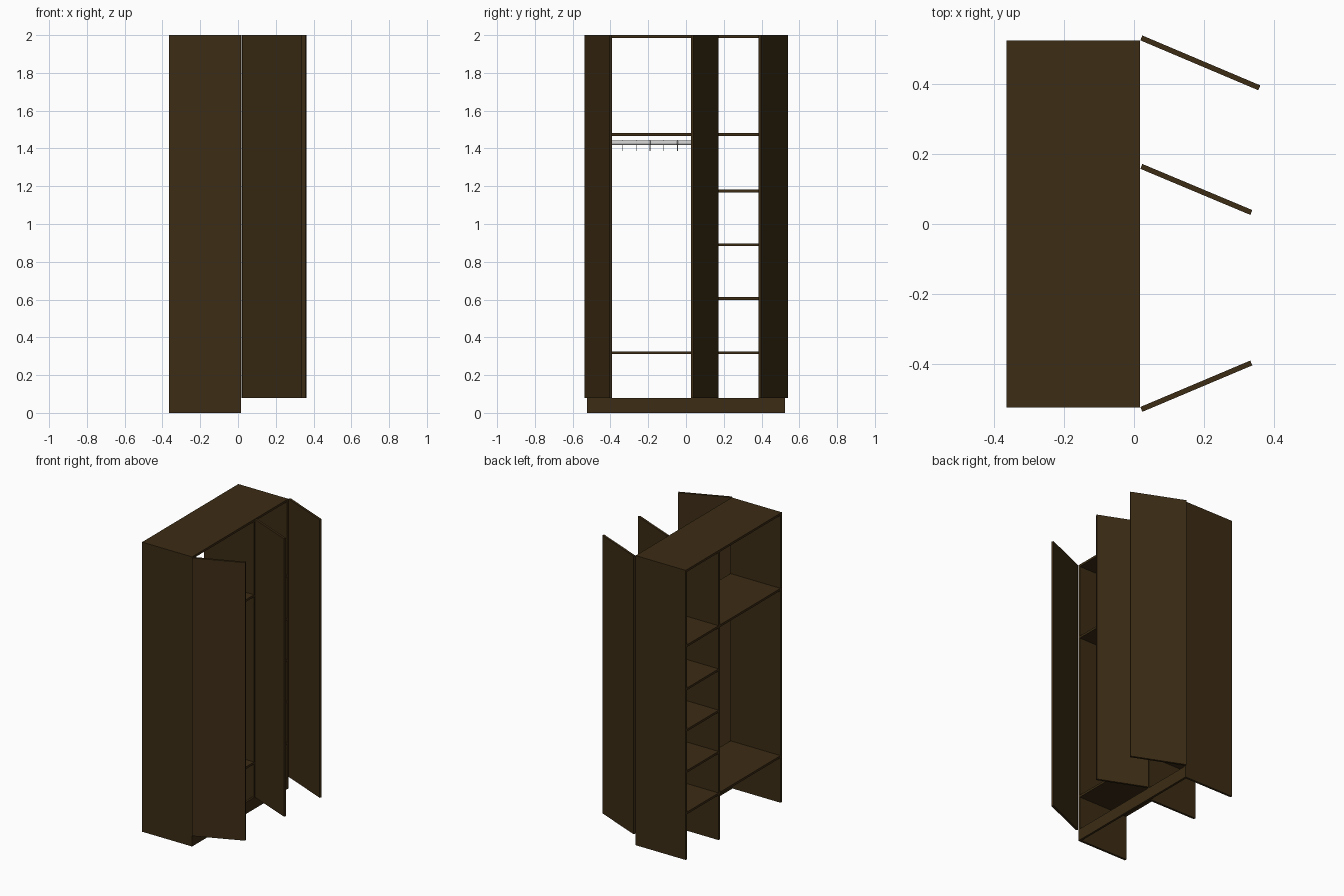
import bpy, math
from mathutils import Vector

if "Cube" in bpy.data.objects:
    bpy.data.objects.remove(bpy.data.objects["Cube"])

wood = bpy.data.materials.new("dark_wood")
wood.diffuse_color = (0.045, 0.025, 0.007, 1)
wood.use_nodes = True
wood.node_tree.nodes["Principled BSDF"].inputs["Base Color"].default_value = wood.diffuse_color

T = 0.015                    # board thickness
X0, X1 = -0.365, 0.017       # carcass depth
W = 0.525                    # half width
DIV = 0.158                  # divider centre


def board(name, lo, hi):
    lo, hi = Vector(lo), Vector(hi)
    bpy.ops.mesh.primitive_cube_add(size=1, location=(lo + hi) / 2)
    o = bpy.context.object
    o.name = name
    o.scale = hi - lo
    o.data.materials.append(wood)
    return o


def door(name, a, b):
    # upright panel along the plan line a -> b
    a, b = Vector(a), Vector(b)
    d, m = b - a, (a + b) / 2
    o = board(name, (-d.length / 2, -T / 2, 0.08), (d.length / 2, T / 2, 2))
    o.location.x, o.location.y = m
    o.rotation_euler.z = math.atan2(d.y, d.x)


# Carcass: sides, divider, top and front plinth, open at the back
board("left_side", (X0, -W, 0), (X1, -W + T, 2))
board("right_side", (X0, W - T, 0), (X1, W, 2))
board("divider", (X0, DIV - T / 2, 0), (X1, DIV + T / 2, 2 - T))
board("top_panel", (X0, -W + T, 2 - T), (X1, W - T, 2))
board("plinth", (X1 - T, -W + T, 0), (X1, W - T, 0.08))

# Shelves in the wide and narrow bays
for z in (0.318, 1.473):
    board("wide_shelf", (X0, -W + T, z - T / 2), (X1, DIV - T / 2, z + T / 2))
for z in (0.318, 0.605, 0.89, 1.175, 1.473):
    board("narrow_shelf", (X0, DIV + T / 2, z - T / 2), (X1, W - T, z + T / 2))

# Three open doors
door("narrow_bay_door", (0.021, 0.533), (0.359, 0.390))
door("wide_bay_door_inner", (0.021, 0.165), (0.336, 0.033))
door("wide_bay_door_outer", (0.021, -0.531), (0.336, -0.398))

# Hanging rail
xc, zc = (X0 + X1) / 2, 1.429
y0, y1 = -W + T, DIV - T / 2
bpy.ops.mesh.primitive_cylinder_add(vertices=24, radius=0.012, depth=y1 - y0,
                                    location=(xc, (y0 + y1) / 2, zc),
                                    rotation=(math.pi / 2, 0, 0))
bpy.context.object.name = "hanging_rail"
bpy.ops.object.shade_smooth_by_angle()

# Small wire hooks over the rail
path = [(0.014 * math.cos(math.radians(a)), 0.014 * math.sin(math.radians(a)))
        for a in range(-30, 271, 20)] + [(0, -0.015), (0, -0.042)]
for i in range(8):
    cu = bpy.data.curves.new("rail_hook", 'CURVE')
    cu.dimensions = '3D'
    cu.bevel_depth = 0.002
    cu.bevel_resolution = 1
    cu.use_fill_caps = True
    s = cu.splines.new('POLY')
    s.points.add(len(path) - 1)
    for p, (x, z) in zip(s.points, path):
        p.co = (x, 0, z, 1)
    o = bpy.data.objects.new("rail_hook", cu)
    o.location = (xc, -0.483 + 0.073 * i, zc)
    bpy.context.collection.objects.link(o)
